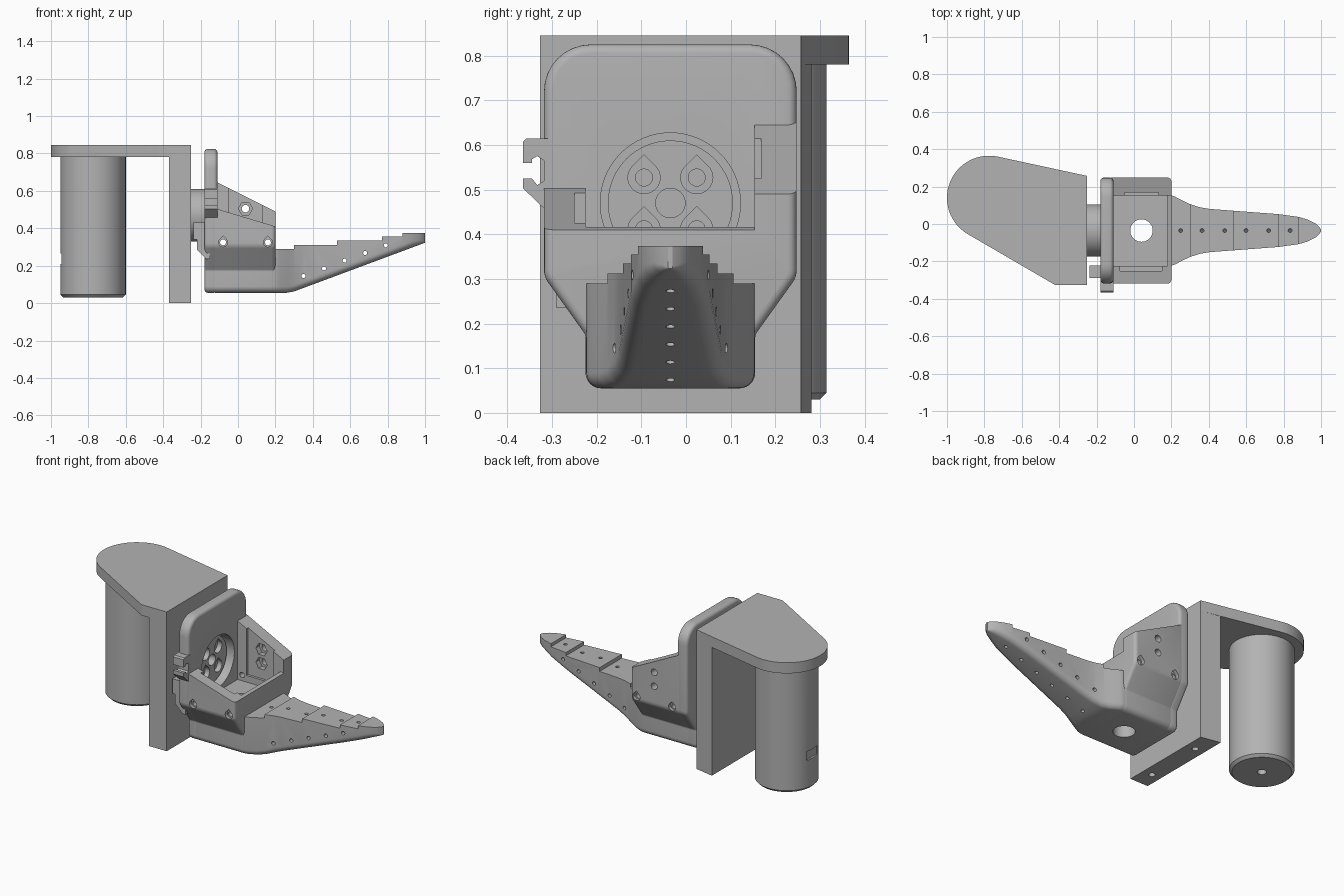
import bpy, bmesh, math
from mathutils import Vector

if "Cube" in bpy.data.objects:
    bpy.data.objects.remove(bpy.data.objects["Cube"])

grey = bpy.data.materials.new("plain_grey")
grey.use_nodes = True
grey.diffuse_color = (0.45, 0.45, 0.45, 1)
grey.node_tree.nodes["Principled BSDF"].inputs["Base Color"].default_value = (0.45, 0.45, 0.45, 1)

MID = -0.035  # y of the bracket's centre line
AXES = {"x": lambda a, b, t: (t, a, b), "y": lambda a, b, t: (a, t, b), "z": lambda a, b, t: (a, b, t)}


def finish(name, bm):
    bmesh.ops.recalc_face_normals(bm, faces=bm.faces)
    mesh = bpy.data.meshes.new(name)
    bm.to_mesh(mesh)
    bm.free()
    mesh.materials.append(grey)
    ob = bpy.data.objects.new(name, mesh)
    bpy.context.collection.objects.link(ob)
    return ob


def loft(name, rings):
    bm = bmesh.new()
    rows = [[bm.verts.new(p) for p in ring] for ring in rings]
    for r0, r1 in zip(rows, rows[1:]):
        for i in range(len(r0)):
            j = (i + 1) % len(r0)
            bm.faces.new((r0[i], r0[j], r1[j], r1[i]))
    bm.faces.new(rows[0])
    bm.faces.new(rows[-1])
    return finish(name, bm)


def prism(name, axis, pts, lo, hi):
    return loft(name, [[AXES[axis](a, b, t) for a, b in pts] for t in (lo, hi)])


def circle(a, b, r, n=32, start=0.0):
    return [(a + r * math.cos(start + math.tau * i / n), b + r * math.sin(start + math.tau * i / n)) for i in range(n)]


def arc(a, b, r, d0, d1, n):
    angles = [math.radians(d0 + (d1 - d0) * i / n) for i in range(n + 1)]
    return [(a + r * math.cos(t), b + r * math.sin(t)) for t in angles]


def teardrop(a, b, r):
    return arc(a, b, r, 135, 405, 24) + [(a, b + r * 1.414)]


def rect(a0, b0, a1, b1):
    return [(a0, b0), (a1, b0), (a1, b1), (a0, b1)]


def rounded(corners, n=8):
    """Polygon from (a, b, radius) corners."""
    out = []
    for i, (a, b, r) in enumerate(corners):
        p = Vector((a, b))
        if r == 0:
            out.append((a, b))
            continue
        u = (Vector(corners[i - 1][:2]) - p).normalized()
        v = (Vector(corners[(i + 1) % len(corners)][:2]) - p).normalized()
        half = u.angle(v) / 2
        c = p + (u + v).normalized() * (r / math.sin(half))
        s, e = p + u * r / math.tan(half) - c, p + v * r / math.tan(half) - c
        total = s.angle(e)
        for k in range(n + 1):
            t = k / n
            d = (s * math.sin((1 - t) * total) + e * math.sin(t * total)) / math.sin(total)
            out.append(tuple(c + d))
    return out


def apply(ob, mod):
    bpy.context.view_layer.objects.active = ob
    bpy.ops.object.modifier_apply(modifier=mod.name)


def bevel(ob, width, segments):
    mod = ob.modifiers.new("bevel", "BEVEL")
    mod.width, mod.segments = width, segments
    mod.limit_method, mod.angle_limit = "ANGLE", math.radians(65)
    apply(ob, mod)


def cut(ob, axis, pts, lo, hi, tilt=None):
    tool = prism("cutter", axis, pts, lo, hi)
    tool.hide_render = True
    if tilt:
        tool.location, tool.rotation_euler = tilt
        bpy.context.view_layer.update()
    mod = ob.modifiers.new("cut", "BOOLEAN")
    mod.operation, mod.solver, mod.object = "DIFFERENCE", "EXACT", tool
    apply(ob, mod)
    bpy.data.objects.remove(tool)


# Mount: rounded top plate and upright wall
outline = arc(-0.775, 0.14, 0.225, 78, 240, 32) + [(-0.42, -0.327), (-0.25, -0.327), (-0.25, 0.257)]
top_plate = prism("top_plate", "z", outline, 0.78, 0.845)
wall = prism("upright_wall", "z", [(-0.37, -0.327), (-0.25, -0.327), (-0.25, 0.257), (-0.37, 0.281)], 0, 0.79)
for y in (-0.22, 0.14):
    cut(wall, "z", circle(-0.31, y, 0.018), -0.1, 0.12)

# Hanging cylinder with chamfered foot, centre hole and side notch
cylinder = loft("hanging_cylinder", [[(x, y, z) for x, y in circle(-0.775, 0.14, r, 64)]
                                     for r, z in ((0.16, 0.03), (0.175, 0.045), (0.175, 0.785))])
cut(cylinder, "z", circle(-0.775, 0.14, 0.025), -0.1, 0.12)
cut(cylinder, "z", rect(-1, 0.09, -0.938, 0.19), 0.21, 0.265)

# Round coupling disc with bolt pockets
disc = prism("coupling_disc", "x", circle(MID, 0.47, 0.14, 64), -0.255, -0.15)
for dy in (-0.059, 0.059):
    for dz in (-0.059, 0.057):
        cut(disc, "x", teardrop(MID + dy, 0.47 + dz, 0.036), -0.18, 0)
        cut(disc, "x", circle(MID + dy, 0.47 + dz, 0.019), -0.22, 0)
cut(disc, "x", circle(MID, 0.47, 0.033), -0.2, 0)

# Back plate of the bracket, fully rounded rim, round opening
half = [(0.19, 0.055, 0.035), (0.19, 0.175, 0.02), (0.283, 0.305, 0.05), (0.283, 0.825, 0.105)]
plate_shape = rounded([(MID + a, b, r) for a, b, r in half] + [(MID - a, b, r) for a, b, r in reversed(half)])
plate = prism("back_plate", "x", plate_shape, -0.18, -0.11)
bevel(plate, 0.03, 5)
cut(plate, "x", circle(MID, 0.47, 0.157, 64), -0.3, 0)

# Open tub with sloping side walls
half[3] = (0.283, 0.7, 0)
tub_shape = rounded([(MID + a, b, r) for a, b, r in half] + [(MID - a, b, r) for a, b, r in reversed(half)])
tub = prism("tub", "x", tub_shape, -0.14, 0.2)
bevel(tub, 0.022, 4)
cut(tub, "z", rect(-0.3, -0.225, 0.18, 0.153), 0.29, 1)
cut(tub, "y", [(-0.3, 0.56), (0.4, 0.35), (0.4, 1), (-0.3, 1)], -0.5, 0.153)
cut(tub, "y", [(-0.3, 0.74), (0.4, 0.39), (0.4, 1), (-0.3, 1)], 0.1529, 0.5)
cut(tub, "z", rect(-0.05, 0.1, 0.13, 0.168), 0.33, 1)
cut(tub, "z", rect(-0.075, -0.25, 0.15, -0.2), 0.36, 1)
cut(tub, "z", circle(0.04, MID, 0.06, 48), -0.1, 0.6)
for x in (-0.08, 0.16):
    cut(tub, "y", circle(x, 0.325, 0.016), -0.5, 0.5)
    for lo, hi in ((-0.5, -0.297), (0.227, 0.5)):
        cut(tub, "y", teardrop(x, 0.325, 0.024), lo, hi)
for z in (0.42, 0.505):
    cut(tub, "y", circle(0.04, z, 0.038, 6), 0.1, 0.2)
    cut(tub, "y", circle(0.04, z, 0.02), 0.1, 0.5)

# Cable clip and rear stop on the front edge of the back plate
clip = [(-0.29, 0.615), (-0.357, 0.615), (-0.365, 0.607), (-0.365, 0.56), (-0.345, 0.56), (-0.345, 0.568),
        (-0.333, 0.575), (-0.318, 0.565), (-0.318, 0.52), (-0.333, 0.51), (-0.345, 0.525), (-0.365, 0.525),
        (-0.365, 0.503), (-0.315, 0.455), (-0.29, 0.455)]
prism("cable_clip", "x", clip, -0.18, -0.11)
stop = [(-0.238, 0.43), (-0.238, 0.34), (-0.22, 0.34), (-0.22, 0.285), (-0.17, 0.235), (-0.15, 0.235), (-0.15, 0.43)]
prism("rear_stop", "y", stop, -0.29, -0.222)

# Tapered finger: stepped top, sloped underside with rounded edges
stations = [(0.183, 0.188), (0.2, 0.188), (0.22, 0.181), (0.26, 0.16), (0.3, 0.141), (0.35, 0.125), (0.4, 0.116),
            (0.53, 0.106), (0.77, 0.088), (0.88, 0.073), (0.93, 0.058), (0.97, 0.038), (0.99, 0.02), (1.0, 0.005)]
steps = {0.3: 0.312, 0.53: 0.335, 0.77: 0.355, 0.88: 0.374}


def section(x, w, top):
    low = 0.055 + 0.372 * max(0, x - 0.28)
    r = min(0.035, 0.7 * w)
    side = [(w, top)] + [(w - r + a, low + r + b) for a, b in arc(0, 0, r, 0, -90, 6)]
    return [(x, MID + a, b) for a, b in side] + [(x, MID - a, b) for a, b in reversed(side)]


rings, top = [], 0.29
for x, w in stations:
    rings.append(section(x, w, top))
    if x in steps:
        top = steps[x]
        rings.append(section(x, w, top))
finger = loft("finger", rings)
for i in range(5):
    cut(finger, "y", circle(0.35 + 0.11 * i, 0.145 + 0.041 * i, 0.011, 16), -0.5, 0.5)
for i in range(6):
    x = 0.33 + 0.107 * i
    spot = (x, MID, 0.055 + 0.372 * (x - 0.28))
    cut(finger, "z", circle(0, 0, 0.01, 16), -0.1, 0.4, (spot, (0, -math.atan(0.372), 0)))

# Smooth round surfaces, keep edges sharp
bpy.ops.object.select_all(action="DESELECT")
for ob in bpy.context.collection.objects:
    if ob.type == "MESH" and grey.name in ob.data.materials:
        ob.select_set(True)
        bpy.context.view_layer.objects.active = ob
bpy.ops.object.shade_smooth_by_angle(angle=math.radians(30))
